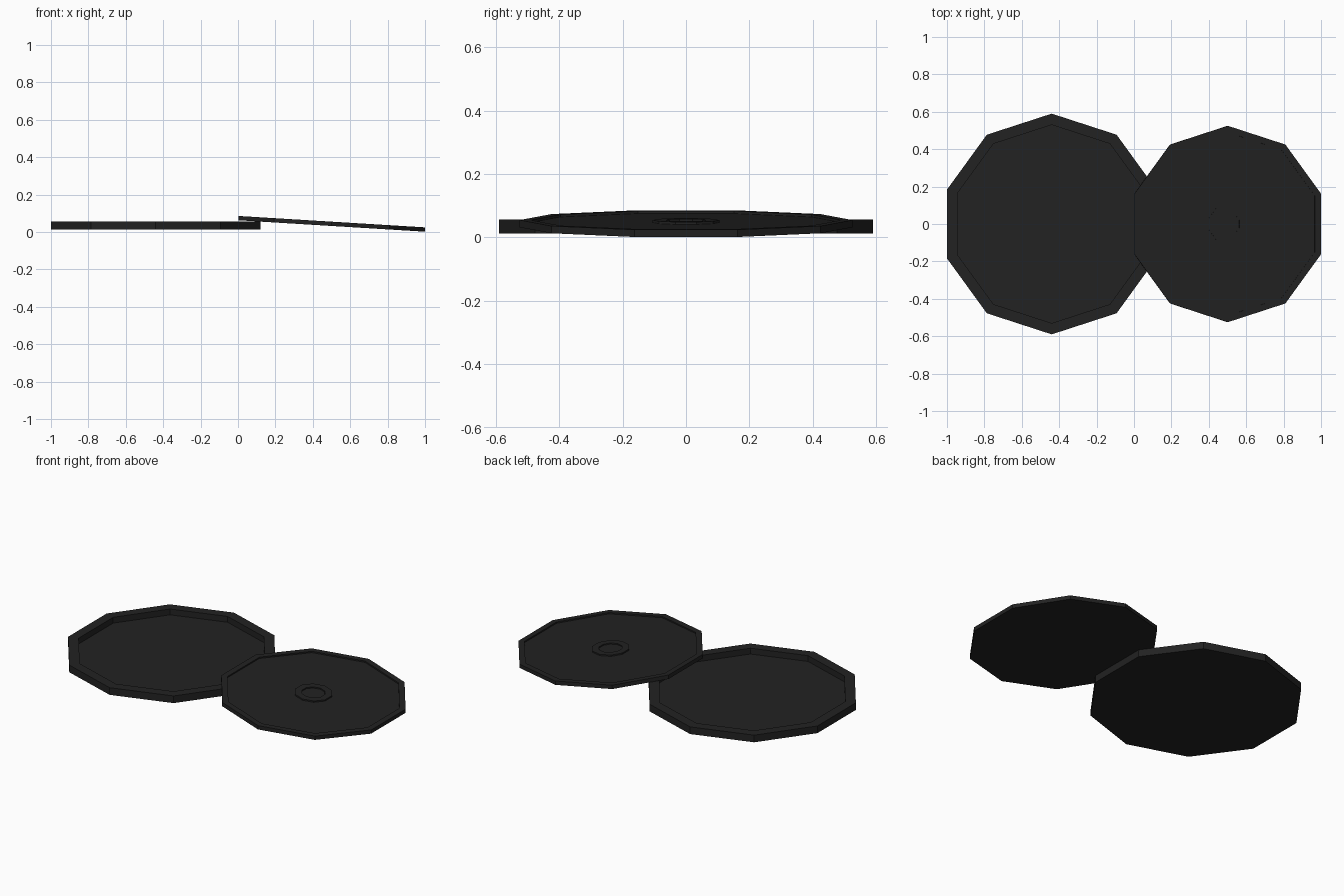
import bpy
import bmesh
import math
from mathutils import Matrix

cube = bpy.data.objects.get("Cube")
if cube:
    bpy.data.objects.remove(cube)

black = bpy.data.materials.new("matte black")
black.use_nodes = True
colour = (0.016, 0.016, 0.016, 1)
black.diffuse_color = colour
black.node_tree.nodes["Principled BSDF"].inputs["Base Color"].default_value = colour


def lathe(name, profile, sides, matrix):
    """Spin a (radius, height) profile around z; radius 0 becomes a pole."""
    bm = bmesh.new()
    rings = []
    for r, z in profile:
        angles = [math.pi / 2 + math.tau * i / sides for i in range(sides)]
        rings.append([bm.verts.new((r * math.cos(a), r * math.sin(a), z)) for a in angles])
    for low, high in zip(rings, rings[1:]):
        for i in range(sides):
            j = (i + 1) % sides
            bm.faces.new((low[i], low[j], high[j], high[i]))
    # Close both ends with flat caps
    bm.faces.new(rings[0][::-1])
    bm.faces.new(rings[-1])
    bmesh.ops.recalc_face_normals(bm, faces=bm.faces)
    mesh = bpy.data.meshes.new(name)
    bm.to_mesh(mesh)
    bm.free()
    mesh.materials.append(black)
    obj = bpy.data.objects.new(name, mesh)
    obj.matrix_world = matrix
    bpy.context.collection.objects.link(obj)
    return obj


# Shallow tray with an upright wall
tray_place = Matrix.Translation((-0.44, 0, 0.013))
lathe("tray", [(0.59, 0), (0.59, 0.043), (0.53, 0.043), (0.53, 0.008)], 10, tray_place)

# Lid leaning on the tray wall, with a low rim
lid_place = Matrix.Translation((0.5, 0, 0.032)) @ Matrix.Rotation(math.radians(3.5), 4, "Y")
lathe("lid", [(0.525, 0), (0.525, 0.023), (0.49, 0.023), (0.49, 0.015)], 10, lid_place)

# Raised grip ring with a sunken middle
grip_place = lid_place @ Matrix.Translation((0, 0, 0.014))
lathe("lid_grip", [(0.105, 0), (0.105, 0.009), (0.065, 0.009), (0.065, 0.002)], 10, grip_place)
